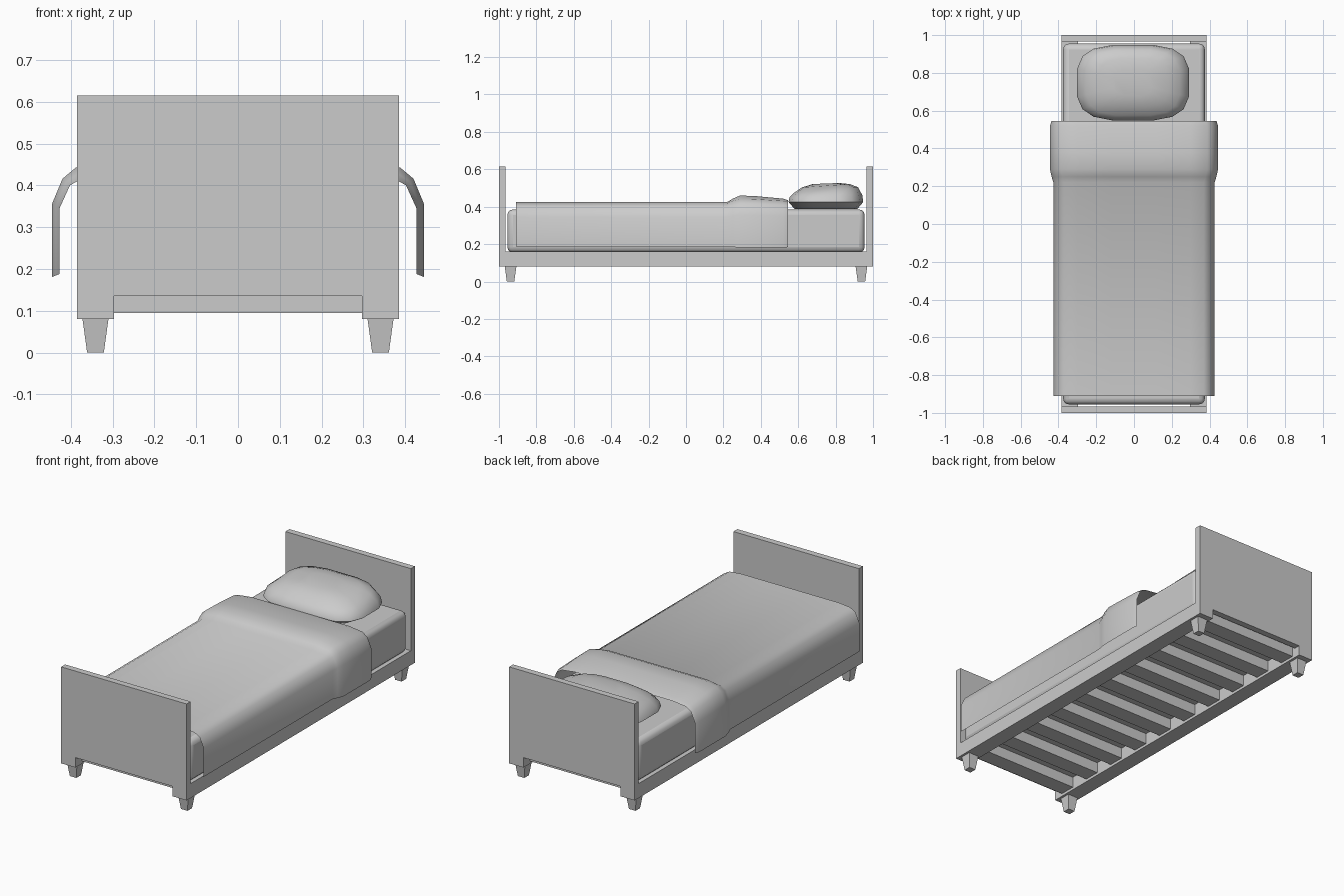
import bpy, bmesh, math

if "Cube" in bpy.data.objects:
    bpy.data.objects.remove(bpy.data.objects["Cube"])


def make(name, verts, faces, smooth=None):
    me = bpy.data.meshes.new(name)
    me.from_pydata(verts, [], faces)
    bm = bmesh.new()
    bm.from_mesh(me)
    bmesh.ops.recalc_face_normals(bm, faces=bm.faces)
    bm.to_mesh(me)
    bm.free()
    ob = bpy.data.objects.new(name, me)
    bpy.context.collection.objects.link(ob)
    if smooth:
        bpy.ops.object.select_all(action='DESELECT')
        bpy.context.view_layer.objects.active = ob
        ob.select_set(True)
        bpy.ops.object.shade_smooth_by_angle(angle=math.radians(smooth))
    return ob


def loft(name, rings, closed=True, smooth=None):
    """Skin a list of equal-length point rings; closed rings get end caps."""
    n = len(rings[0])
    faces = [(i * n + j, i * n + (j + 1) % n, (i + 1) * n + (j + 1) % n, (i + 1) * n + j)
             for i in range(len(rings) - 1) for j in range(n if closed else n - 1)]
    if closed:
        faces += [tuple(range(n)), tuple(range((len(rings) - 1) * n, len(rings) * n))]
    return make(name, [p for r in rings for p in r], faces, smooth)


def rect(cx, cy, hx, hy, z):
    return [(cx - hx, cy - hy, z), (cx + hx, cy - hy, z), (cx + hx, cy + hy, z), (cx - hx, cy + hy, z)]


def box(name, x0, x1, y0, y1, z0, z1):
    cx, cy, hx, hy = (x0 + x1) / 2, (y0 + y1) / 2, (x1 - x0) / 2, (y1 - y0) / 2
    return loft(name, [rect(cx, cy, hx, hy, z0), rect(cx, cy, hx, hy, z1)])


# End boards with a notch along the bottom
outline = [(-.385, .08), (-.297, .08), (-.297, .135), (.297, .135),
           (.297, .08), (.385, .08), (.385, .615), (-.385, .615)]
for name, y0, y1 in (("footboard", -1, -.965), ("headboard", .965, 1)):
    loft(name, [[(x, y, z) for x, z in outline] for y in (y0, y1)])

# Side rails and tapered legs
for s, side in ((-1, "left"), (1, "right")):
    xs = sorted((s * .297, s * .385))
    box(side + "_rail", *xs, -.965, .965, .08, .16)
    for t, end in ((-1, "front"), (1, "back")):
        loft(f"{end}_{side}_leg", [rect(s * .341, t * .938, .02, .02, 0),
                                   rect(s * .341, t * .938, .031, .031, .08)])

# Slats
for i in range(10):
    y = -.9 + i * .2
    box(f"slat_{i + 1}", -.297, .297, y - .045, y + .045, .095, .155)

# Mattress with rounded edges
mattress = box("mattress", -.375, .375, -.955, .955, .155, .385)
bevel = mattress.modifiers.new("round", 'BEVEL')
bevel.width = .03
bevel.segments = 3
for p in mattress.data.polygons:
    p.use_smooth = True
bpy.context.view_layer.objects.active = mattress
mattress.select_set(True)
bpy.ops.object.shade_smooth_by_angle(angle=math.radians(40))

# Blanket: open draped sheet, swelling into the folded-back part
half = [(.427, .188), (.427, .345), (.402, .4), (.37, .418), (.3, .425), (.12, .425)]
stations = [(-.91, 0, 0), (.22, 0, 0), (.25, .009, .018), (.29, .018, .035),
            (.38, .018, .031), (.52, .018, .018), (.545, .01, .01)]
rings = []
for y, out, up in stations:
    right = []
    for k, (x, z) in enumerate(half):
        lift = (-.4 * out, .3 * up, .45 * up, .7 * up, up, up)[k]
        right.append((x + (out if k < 4 else 0), y, z + lift))
    rings.append(right + [(-x, yy, z) for x, yy, z in reversed(right)])
loft("blanket", rings, closed=False, smooth=40)

# Pillow: stacked rounded rings, thicker towards the headboard
N = 16
rings = []
for z, rx, ry, tilt in ((.388, .235, .17, 0), (.425, .3, .202, 0), (.455, .29, .197, .03),
                        (.488, .25, .175, .09), (.512, .19, .13, .07), (.524, .1, .07, .04)):
    ring = []
    for k in range(N):
        a = 2 * math.pi * (k + .5) / N
        c, s = math.cos(a), math.sin(a)
        u = math.copysign(abs(c) ** .62, c)
        v = math.copysign(abs(s) ** .62, s)
        ring.append((-.005 + rx * u, .748 + ry * v, z + tilt * ry * v))
    rings.append(ring)
loft("pillow", rings, smooth=45)
